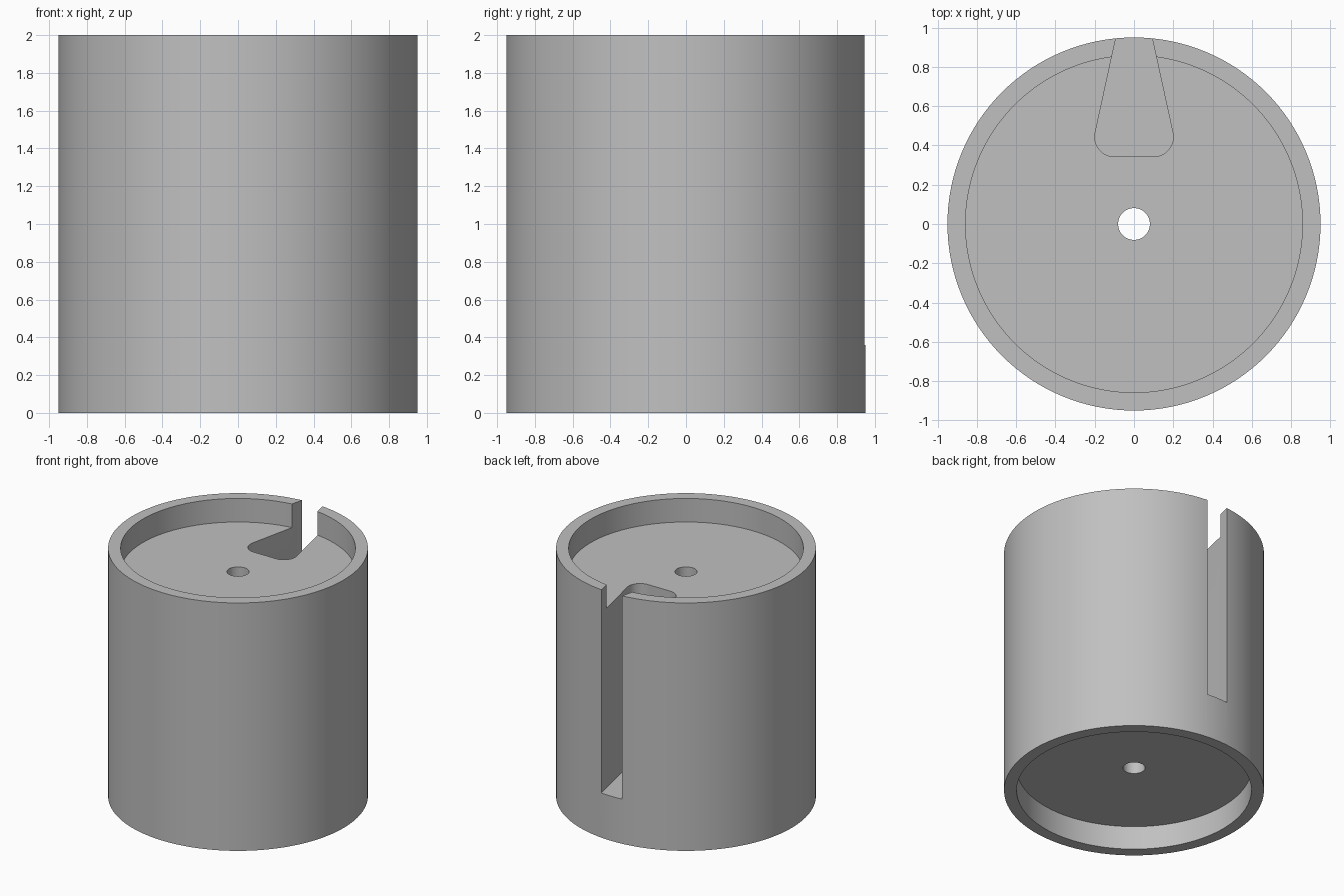
import bpy
import bmesh
from math import cos, sin, radians

cube = bpy.data.objects.get("Cube")
if cube:
    bpy.data.objects.remove(cube, do_unlink=True)

R_OUT, R_IN, R_HOLE = 0.95, 0.858, 0.081
HEIGHT, RECESS = 2.0, 0.19
SLOT_FLOOR = 0.36
SEGMENTS = 128

grey = bpy.data.materials.new("plain grey")
grey.use_nodes = True
colour = (0.53, 0.53, 0.53, 1)
grey.diffuse_color = colour
grey.node_tree.nodes["Principled BSDF"].inputs["Base Color"].default_value = colour


def add_object(name, bm):
    bmesh.ops.recalc_face_normals(bm, faces=bm.faces)
    mesh = bpy.data.meshes.new(name)
    bm.to_mesh(mesh)
    bm.free()
    mesh.materials.append(grey)
    obj = bpy.data.objects.new(name, mesh)
    bpy.context.collection.objects.link(obj)
    return obj


def lathe(name, profile):
    """Turn a closed (radius, z) profile around the z axis."""
    bm = bmesh.new()
    rings = []
    for i in range(SEGMENTS):
        a = radians(360 * i / SEGMENTS)
        rings.append([bm.verts.new((r * cos(a), r * sin(a), z)) for r, z in profile])
    n = len(profile)
    for i, ring in enumerate(rings):
        after = rings[(i + 1) % SEGMENTS]
        for j in range(n):
            k = (j + 1) % n
            bm.faces.new((ring[j], after[j], after[k], ring[k]))
    return add_object(name, bm)


def prism(name, outline, z0, z1):
    """Extrude a flat outline upwards."""
    bm = bmesh.new()
    face = bm.faces.new([bm.verts.new((x, y, z0)) for x, y in outline])
    top = bmesh.ops.extrude_face_region(bm, geom=[face])["geom"]
    verts = [v for v in top if isinstance(v, bmesh.types.BMVert)]
    bmesh.ops.translate(bm, verts=verts, vec=(0, 0, z1 - z0))
    return add_object(name, bm)


# Drum with a shallow recess at each end and a central bore
low, high = RECESS, HEIGHT - RECESS
body = lathe("drum_body", [
    (R_OUT, 0), (R_OUT, HEIGHT), (R_IN, HEIGHT), (R_IN, high),
    (R_HOLE, high), (R_HOLE, low), (R_IN, low), (R_IN, 0)])

# Dovetail slot at the back: tapered sides, rounded inner corners
taper, radius, cx, cy = radians(12.3), 0.1, 0.1, 0.443
arc = [(cx + radius * cos(a), cy + radius * sin(a))
       for a in (taper - (taper + radians(90)) * i / 12 for i in range(13))]
x0, y0 = arc[0]
y_end = 1.1
right = [(x0 - (y_end - y0) * sin(taper) / cos(taper), y_end)] + arc
outline = right + [(-x, y) for x, y in reversed(right)]
cutter = prism("slot_cutter", outline, SLOT_FLOOR, HEIGHT + 0.2)
cutter.hide_render = True

cut = body.modifiers.new("slot", "BOOLEAN")
cut.operation = "DIFFERENCE"
cut.solver = "EXACT"
cut.object = cutter

bpy.ops.object.select_all(action="DESELECT")
body.select_set(True)
bpy.context.view_layer.objects.active = body
bpy.ops.object.modifier_apply(modifier=cut.name)
bpy.data.objects.remove(cutter, do_unlink=True)
bpy.ops.object.shade_smooth_by_angle(angle=radians(30))
